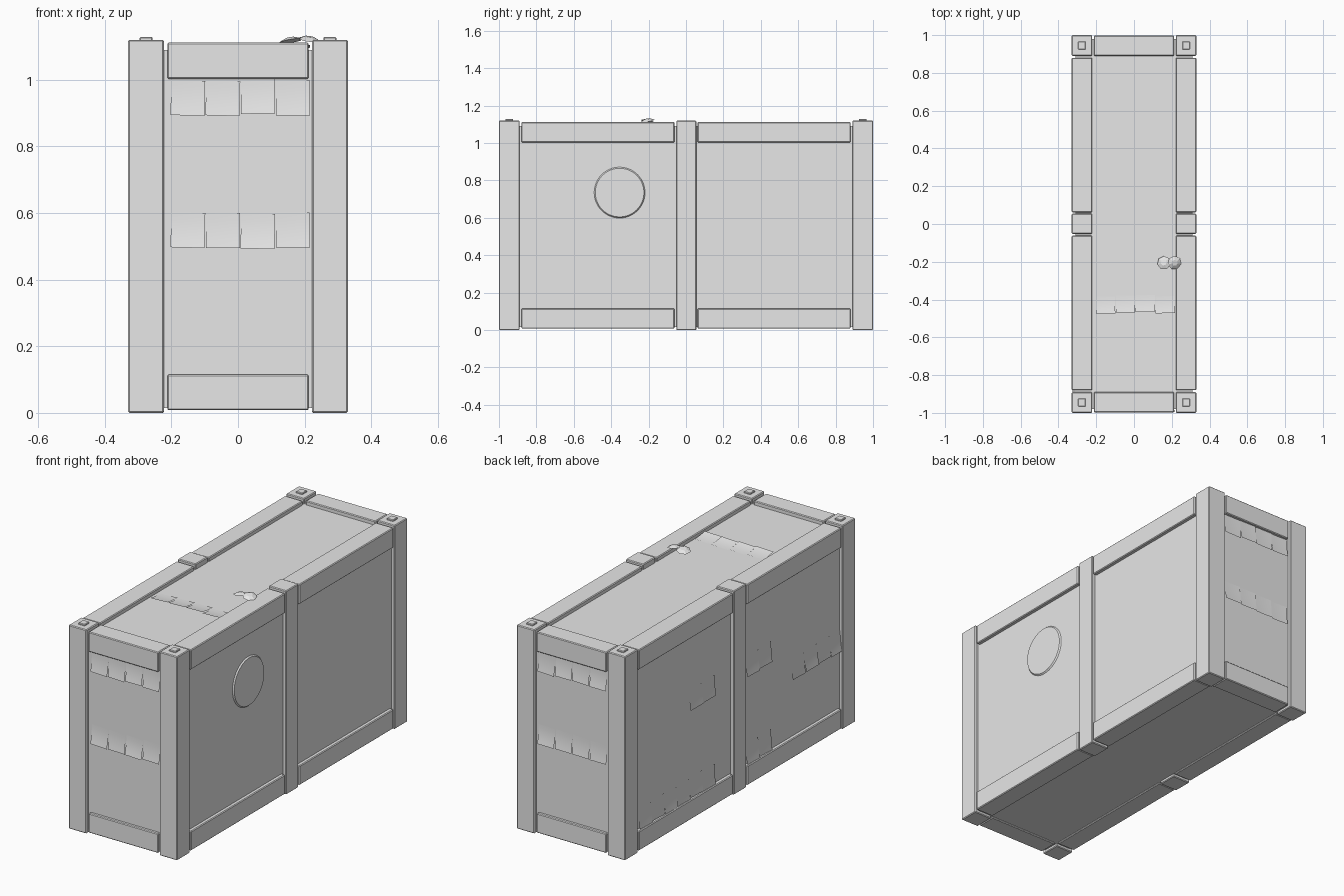
import bpy, bmesh, math, random
from mathutils import Matrix, Vector

if "Cube" in bpy.data.objects:
    bpy.data.objects.remove(bpy.data.objects["Cube"])

random.seed(4)
grey = bpy.data.materials.new("plain grey")
grey.diffuse_color = (0.8, 0.8, 0.8, 1)
grey.use_nodes = True
grey.node_tree.nodes["Principled BSDF"].inputs["Base Color"].default_value = grey.diffuse_color


def finish(name, bm, smooth=False):
    me = bpy.data.meshes.new(name)
    bm.to_mesh(me)
    bm.free()
    me.materials.append(grey)
    if smooth:
        for p in me.polygons:
            p.use_smooth = True
    ob = bpy.data.objects.new(name, me)
    bpy.context.collection.objects.link(ob)
    return ob


def box(name, x, y, z, bevel=0.004):
    """Box from (min, max) pairs on each axis."""
    lo, hi = zip(*(sorted(p) for p in (x, y, z)))
    lo, hi = Vector(lo), Vector(hi)
    bm = bmesh.new()
    bmesh.ops.create_cube(bm, size=1, matrix=Matrix.Translation((lo + hi) / 2)
                          @ Matrix.Diagonal((*(hi - lo), 1)))
    ob = finish(name, bm)
    if bevel:
        mod = ob.modifiers.new("edge", "BEVEL")
        mod.width, mod.segments = bevel, 1
    return ob


def sheets(name, start, u, v, count, w=0.105, h=0.105):
    """Row of slightly curled square sheets; start is the lower left corner."""
    u, v = Vector(u), Vector(v)
    n = u.cross(v)
    bm = bmesh.new()
    for i in range(count):
        c = Vector(start) + u * (w * (i + 0.5)) + v * (h / 2 + random.uniform(-0.004, 0.004))
        turn = random.uniform(-0.03, 0.03)
        curl = random.uniform(0.008, 0.013)
        grid = bmesh.ops.create_grid(bm, x_segments=5, y_segments=5, size=0.5)["verts"]
        for vert in grid:
            a, b = vert.co.x, vert.co.y
            lift = 0.002 + curl * (0.5 - b) ** 2 + 0.003 * (a + 0.5) ** 2
            p, q = a * (w - 0.003), b * h
            vert.co = (c + u * (p * math.cos(turn) - q * math.sin(turn))
                       + v * (p * math.sin(turn) + q * math.cos(turn)) + n * lift)
    finish(name, bm, True)


# Recessed body behind the frame
box("body_panels", (-0.31, 0.31), (-0.98, 0.98), (0.015, 1.09), 0)

for sx in (-1, 1):
    side = "right" if sx > 0 else "left"
    xs = (sx * 0.222, sx * 0.33)
    # Middle post and long rails
    box(side + "_middle_post", xs, (-0.052, 0.055), (0, 1.12))
    for sy in (-1, 1):
        end = side + ("_back" if sy > 0 else "_front")
        ys = (sy * 0.062, sy * 0.88)
        box(end + "_top_rail", xs, ys, (1.003, 1.112))
        box(end + "_bottom_rail", xs, ys, (0.008, 0.115))
        # Corner post with small raised stud
        box(end + "_corner_post", xs, (sy * 0.89, sy), (0, 1.12))
        box(end + "_stud", (sx * 0.276 - 0.02, sx * 0.276 + 0.02),
            (sy * 0.945 - 0.021, sy * 0.945 + 0.021), (1.11, 1.128), 0.003)

# Short rails at both ends
for sy, end in ((-1, "front"), (1, "back")):
    for part, zs in (("top", (1.003, 1.112)), ("bottom", (0.008, 0.115))):
        box(f"{end}_{part}_cross_rail", (-0.212, 0.212), (sy * 0.89, sy * 0.997), zs)

# Curled sheets on the ends, top and left side
X, Y, Z = (1, 0, 0), (0, 1, 0), (0, 0, 1)
for z in (0.895, 0.493):
    sheets("front_sheets", (-0.203, -0.98, z), X, Z, 4)
    sheets("back_sheets", (0.21, 0.98, z), (-1, 0, 0), Z, 4)
sheets("top_sheets", (-0.203, -0.47, 1.09), X, Y, 4, h=0.09)
for y, z, count in ((0.42, 0.6, 2), (-0.07, 0.6, 2), (-0.47, 0.43, 4),
                    (-0.07, 0.115, 2), (0.86, 0.115, 6)):
    sheets("left_sheets", (-0.31, y, z), (0, -1, 0), Z, count, w=0.11, h=0.112)

# Thin round plate on the right side
bm = bmesh.new()
bmesh.ops.create_cone(bm, cap_ends=True, segments=48, radius1=0.137, radius2=0.13, depth=0.008,
                      matrix=Matrix.Translation((0.313, -0.355, 0.735))
                      @ Matrix.Rotation(math.pi / 2, 4, "Y"))
finish("round_plate", bm)

# Two small folded leaves on top
for i, (x, tilt) in enumerate(((0.158, -0.16), (0.215, 0.16))):
    bm = bmesh.new()
    bmesh.ops.create_cone(bm, cap_ends=True, segments=7, radius1=0.037, radius2=0.016, depth=0.01,
                          matrix=Matrix.Translation((x, -0.205, 1.121 + 0.003 * i))
                          @ Matrix.Rotation(tilt, 4, "X") @ Matrix.Rotation(tilt, 4, "Y"))
    finish("top_leaf", bm)
